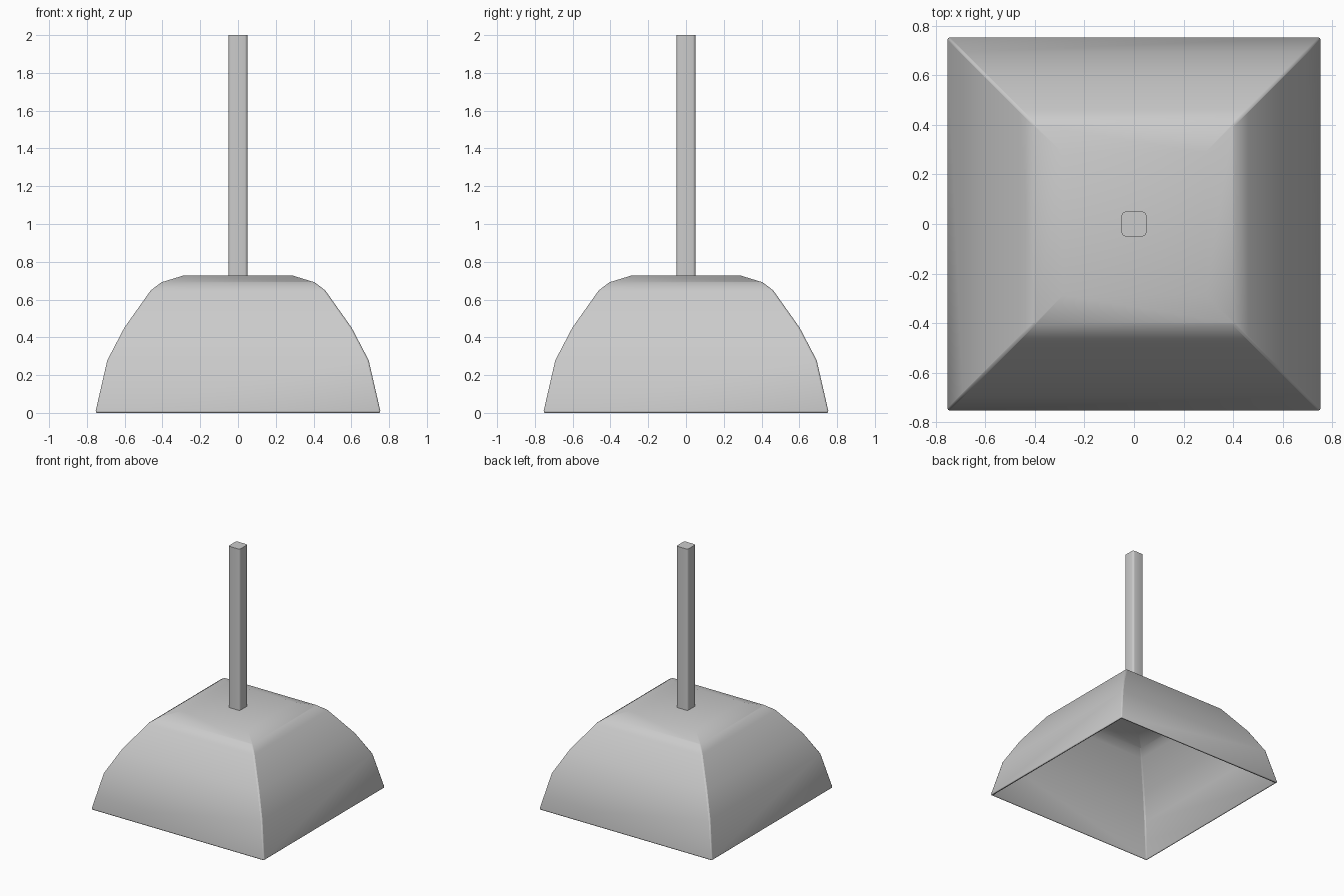
import bpy, bmesh

if "Cube" in bpy.data.objects:
    bpy.data.objects.remove(bpy.data.objects["Cube"])


def finish(name, bm, bevel, thickness=0.0):
    bmesh.ops.recalc_face_normals(bm, faces=bm.faces)
    mesh = bpy.data.meshes.new(name)
    bm.to_mesh(mesh)
    bm.free()
    obj = bpy.data.objects.new(name, mesh)
    bpy.context.collection.objects.link(obj)
    if thickness:
        s = obj.modifiers.new("Wall", 'SOLIDIFY')
        s.thickness = thickness
        s.offset = -1
    b = obj.modifiers.new("Soft edges", 'BEVEL')
    b.width = bevel
    b.segments = 2
    b.limit_method = 'ANGLE'
    b.angle_limit = 0.6
    bpy.ops.object.select_all(action='DESELECT')
    obj.select_set(True)
    bpy.context.view_layer.objects.active = obj
    bpy.ops.object.shade_smooth_by_angle(angle=0.6)
    return obj


# Square domed shade: stacked square rings, open underneath
profile = [(0.755, 0.0), (0.692, 0.275), (0.602, 0.447),
           (0.462, 0.645), (0.405, 0.688), (0.288, 0.724)]
bm = bmesh.new()
rings = [[bm.verts.new((sx * r, sy * r, z))
          for sx, sy in ((-1, -1), (1, -1), (1, 1), (-1, 1))]
         for r, z in profile]
for lower, upper in zip(rings, rings[1:]):
    for i in range(4):
        j = (i + 1) % 4
        bm.faces.new((lower[i], lower[j], upper[j], upper[i]))
centre = bm.verts.new((0, 0, 0.724))
for i in range(4):
    bm.faces.new((rings[-1][i], rings[-1][(i + 1) % 4], centre))
# keep outward orientation on the open shell
shade = finish("lamp_shade", bm, 0.01, 0.022)

# Square hanging rod with rounded long edges
bm = bmesh.new()
bmesh.ops.create_cube(bm, size=1)
for v in bm.verts:
    v.co = (v.co.x * 0.1, v.co.y * 0.1, 2.0 if v.co.z > 0 else 0.71)
upright = [e for e in bm.edges
           if abs(e.verts[0].co.z - e.verts[1].co.z) > 0.5]
bmesh.ops.bevel(bm, geom=upright, offset=0.015, segments=3,
                profile=0.5, affect='EDGES')
rod = finish("hanging_rod", bm, 0.001)
rod.modifiers.clear()
bpy.ops.object.shade_smooth_by_angle(angle=0.6)

# Rest the rim exactly on the floor
dep = bpy.context.evaluated_depsgraph_get()
ev = shade.evaluated_get(dep)
low = min(v.co.z for v in ev.to_mesh().vertices)
ev.to_mesh_clear()
shade.location.z = -low
